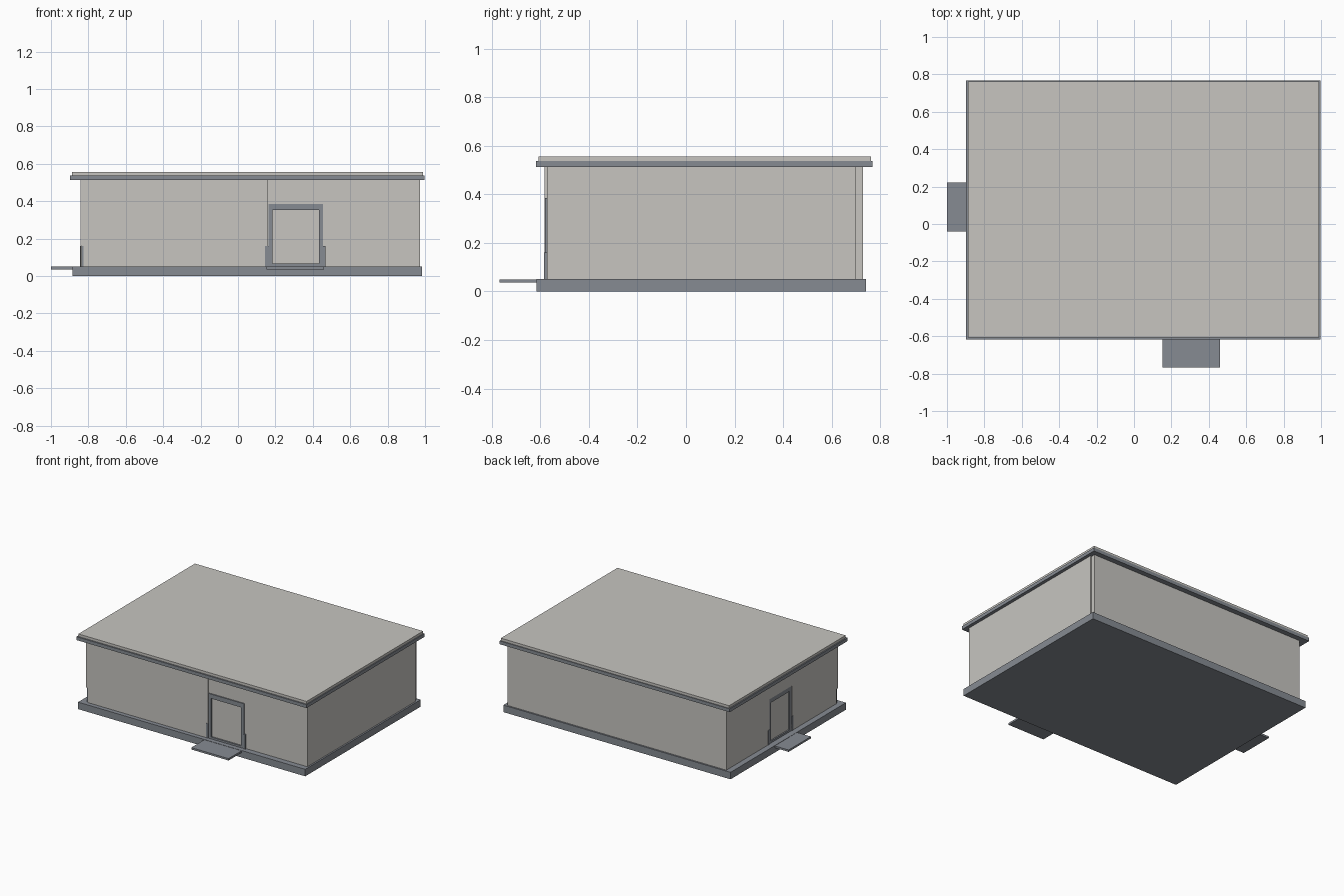
import bpy
import bmesh

cube = bpy.data.objects.get("Cube")
if cube:
    bpy.data.objects.remove(cube, do_unlink=True)


def material(name, rgb):
    m = bpy.data.materials.new(name)
    m.use_nodes = True
    m.diffuse_color = (*rgb, 1)
    m.node_tree.nodes["Principled BSDF"].inputs["Base Color"].default_value = (*rgb, 1)
    return m


WALL = material("warm light grey", (0.57, 0.56, 0.53))
TRIM = material("slate grey", (0.24, 0.26, 0.29))


def prism(name, points, z0, z1, mat):
    """Extrude a flat outline from z0 up to z1."""
    bm = bmesh.new()
    base = bm.faces.new([bm.verts.new((x, y, z0)) for x, y in points])
    top = bmesh.ops.extrude_face_region(bm, geom=[base])["geom"]
    verts = [v for v in top if isinstance(v, bmesh.types.BMVert)]
    bmesh.ops.translate(bm, verts=verts, vec=(0, 0, z1 - z0))
    bmesh.ops.recalc_face_normals(bm, faces=bm.faces)
    mesh = bpy.data.meshes.new(name)
    bm.to_mesh(mesh)
    bm.free()
    mesh.materials.append(mat)
    ob = bpy.data.objects.new(name, mesh)
    bpy.context.collection.objects.link(ob)
    return ob


def box(name, x0, x1, y0, y1, z0, z1, mat):
    return prism(name, [(x0, y0), (x1, y0), (x1, y1), (x0, y1)], z0, z1, mat)


# Main levels and wall planes
FLOOR, POST, DOOR, EAVES = 0.052, 0.16, 0.385, 0.512
LEFT, RIGHT, FRONT, BACK = -0.843, 0.972, -0.583, 0.73
STEP_BACK = FRONT + 0.01
FRONT_DOOR = (0.163, 0.455)
SIDE_DOOR = (-0.04, 0.225)
DEPTH = 0.022


def footprint(doors, corner):
    """Wall outline, optionally with door recesses and a cut front corner."""
    a, b = FRONT_DOOR
    c, d = SIDE_DOOR
    pts = [(LEFT, FRONT)]
    if corner:
        pts = [(LEFT, FRONT + 0.018), (LEFT + 0.018, FRONT + 0.018), (LEFT + 0.018, FRONT)]
    pts += [(a - 0.003, FRONT), (a - 0.003, STEP_BACK)]
    if doors:
        pts += [(a, STEP_BACK), (a, FRONT + DEPTH), (b, FRONT + DEPTH), (b, STEP_BACK)]
    pts += [(RIGHT, STEP_BACK), (RIGHT, BACK - 0.03), (RIGHT - 0.012, BACK - 0.03),
            (RIGHT - 0.012, BACK), (LEFT, BACK)]
    if doors:
        pts += [(LEFT, d), (LEFT + DEPTH, d), (LEFT + DEPTH, c), (LEFT, c)]
    return pts


# Base, stacked walls and roof
box("base_slab", -0.886, 0.984, -0.615, 0.742, 0, FLOOR, TRIM)
prism("lower_wall", footprint(True, True), FLOOR, POST, WALL)
prism("middle_wall", footprint(True, False), POST, DOOR, WALL)
prism("upper_wall", footprint(False, False), DOOR, EAVES, WALL)
box("roof_fascia", -0.897, 0.996, -0.618, 0.768, EAVES, 0.537, TRIM)
box("roof_plate", -0.888, 0.99, -0.608, 0.762, 0.537, 0.556, WALL)

# Exposed foot of the front corner
box("corner_post", LEFT + 0.006, LEFT + 0.018, FRONT + 0.006, FRONT + 0.018, FLOOR, POST, TRIM)


def doorway(name, span, face, on_front):
    """Frame bars, leaf and low side guards set along one wall."""
    def part(label, s0, s1, d0, d1, z0, z1, mat):
        along, across = (s0, s1), (face + d0, face + d1)
        xy = along + across if on_front else across + along
        box(name + "_" + label, *xy, z0, z1, mat)

    a, b = span
    w = 0.022
    part("frame_start", a, a + w, 0.002, DEPTH, FLOOR, DOOR, TRIM)
    part("frame_end", b - w, b, 0.002, DEPTH, FLOOR, DOOR, TRIM)
    part("frame_head", a + w, b - w, 0.002, DEPTH, DOOR - 0.033, DOOR, TRIM)
    part("frame_sill", a + w, b - w, 0.002, DEPTH, FLOOR, FLOOR + 0.014, TRIM)
    part("leaf", a + w, b - w, 0.012, DEPTH, FLOOR + 0.014, DOOR - 0.033, WALL)
    part("guard_start", a - 0.018, a, -0.002, 0.006, FLOOR, POST, TRIM)
    part("guard_end", b, b + 0.014, -0.002, 0.012, FLOOR, POST, TRIM)


doorway("front_door", FRONT_DOOR, FRONT, True)
doorway("side_door", SIDE_DOOR, LEFT, False)

# Entrance steps
box("front_step", 0.153, 0.46, -0.768, -0.614, 0.036, 0.05, TRIM)
box("side_step", -1.0, -0.885, -0.04, 0.222, 0.036, 0.05, TRIM)
